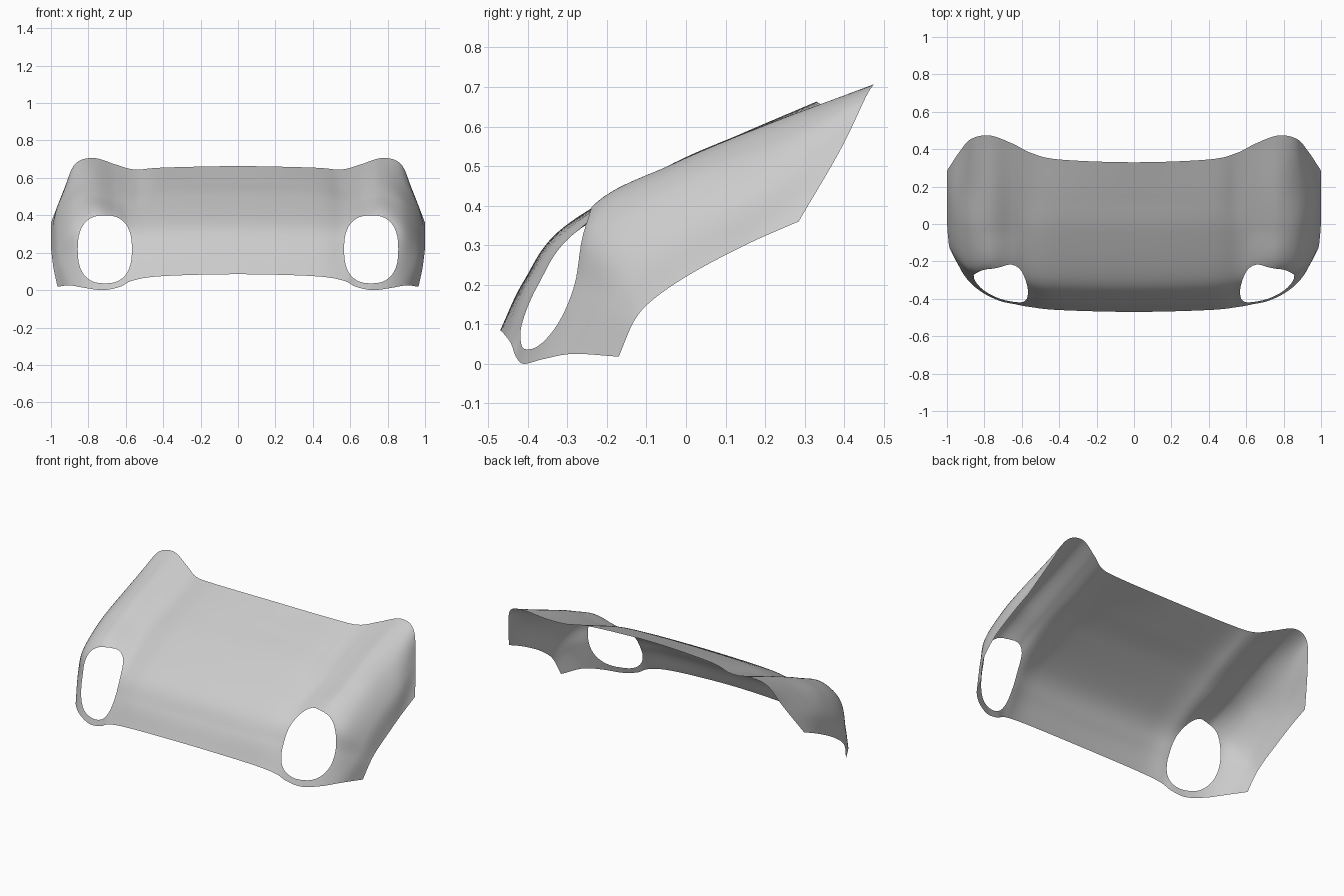
import bpy, bmesh, math
from mathutils import Vector

if "Cube" in bpy.data.objects:
    bpy.data.objects.remove(bpy.data.objects["Cube"])

# Half-panel cross sections, centre line to side edge, from front lip to rear edge
SECTIONS = [
    [(0, -.47, .085), (.40, -.46, .075), (.56, -.443, .052), (.63, -.43, .018),
     (.72, -.41, .0), (.82, -.36, .012), (.90, -.285, .025), (.965, -.17, .018)],
    [(0, -.41, .21), (.40, -.40, .21), (.56, -.375, .20), (.65, -.36, .20),
     (.77, -.325, .20), (.87, -.275, .19), (.945, -.20, .16), (.985, -.13, .11)],
    [(0, -.31, .345), (.40, -.30, .342), (.56, -.285, .328), (.65, -.25, .368),
     (.77, -.235, .398), (.88, -.225, .34), (.96, -.14, .26), (.993, -.08, .165)],
    [(0, -.05, .498), (.40, -.05, .49), (.56, -.05, .462), (.65, -.03, .478),
     (.77, -.03, .507), (.88, -.03, .465), (.965, 0, .36), (1, .02, .232)],
    [(0, .14, .582), (.40, .14, .575), (.55, .15, .55), (.65, .18, .57),
     (.77, .20, .603), (.88, .20, .555), (.965, .18, .44), (1, .16, .305)],
    [(0, .33, .663), (.40, .345, .655), (.55, .38, .645), (.65, .43, .67),
     (.77, .473, .706), (.87, .455, .675), (.93, .39, .54), (1, .285, .36)],
]


def spline(points, steps, first=None):
    """Smooth curve through the points; 'first' is the optional ghost start."""
    p = [Vector(q) for q in points]
    p = [first or 2 * p[0] - p[1]] + p + [2 * p[-1] - p[-2]]
    out = []
    for i in range(1, len(p) - 2):
        a, b, c, d = p[i - 1:i + 3]
        for k in range(steps):
            t = k / steps
            out.append(0.5 * (2 * b + (c - a) * t + (2 * a - 5 * b + 4 * c - d) * t ** 2
                              + (3 * b - a - 3 * c + d) * t ** 3))
    return out + [p[-2]]


# Loft the half panel
rows = []
for s in SECTIONS:
    mirrored = Vector((-s[1][0], s[1][1], s[1][2]))
    rows.append(spline(s, 10, mirrored))
columns = [spline(col, 12) for col in zip(*rows)]
bm = bmesh.new()
grid = [[bm.verts.new(p) for p in col] for col in columns]
for a, b in zip(grid, grid[1:]):
    for j in range(len(a) - 1):
        bm.faces.new((a[j], b[j], b[j + 1], a[j + 1]))

# Headlight opening: rounded outline cut straight through along y
N = 40
outline = []
for i in range(N):
    t = 2 * math.pi * i / N
    c, s = math.cos(t), math.sin(t)
    outline.append(Vector((.712 + .145 * math.copysign(abs(c) ** .8, c), 0,
                           .218 + .182 * math.copysign(abs(s) ** .8, s))))
sides = []
for a, b in zip(outline, outline[1:] + outline[:1]):
    sides.append(((a + b) / 2, Vector((b.z - a.z, 0, a.x - b.x)).normalized()))


def flat(f):
    c = f.calc_center_median()
    return Vector((c.x, 0, c.z))


for mid, normal in sides:
    near = [f for f in bm.faces if f.calc_center_median().y < -.1 and (flat(f) - mid).length < .06]
    geom = set(near)
    for f in near:
        geom.update(f.edges)
        geom.update(f.verts)
    bmesh.ops.bisect_plane(bm, geom=list(geom), dist=1e-5, plane_co=mid, plane_no=normal)
inside = [f for f in bm.faces if f.calc_center_median().y < -.1
          and all((flat(f) - m).dot(n) < 0 for m, n in sides)]
bmesh.ops.delete(bm, geom=inside, context='FACES')

mesh = bpy.data.meshes.new("front_body_panel")
bm.to_mesh(mesh)
bm.free()
panel = bpy.data.objects.new("front_body_panel", mesh)
bpy.context.collection.objects.link(panel)

# Mirror to the other side and shade smooth
mirror = panel.modifiers.new("mirror", 'MIRROR')
mirror.use_clip = True
for poly in mesh.polygons:
    poly.use_smooth = True
